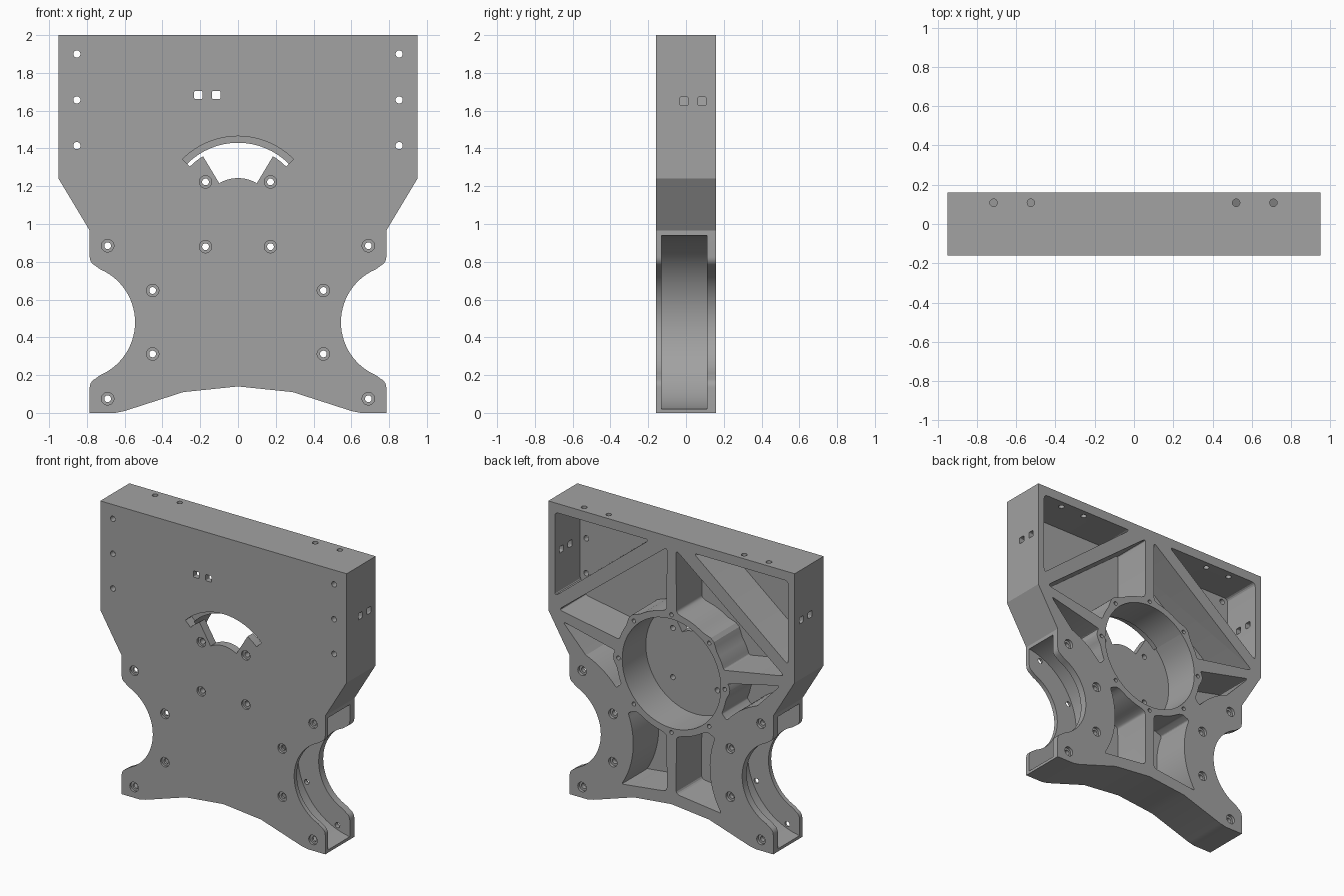
import bpy, bmesh
from math import sin, cos, radians, pi
from mathutils import Vector

cube = bpy.data.objects.get("Cube")
if cube:
    bpy.data.objects.remove(cube, do_unlink=True)

grey = bpy.data.materials.new("machined_grey")
grey.use_nodes = True
grey.diffuse_color = (0.36, 0.36, 0.36, 1)
grey.node_tree.nodes["Principled BSDF"].inputs["Base Color"].default_value = (0.36, 0.36, 0.36, 1)

BORE = (0, 1.05)      # centre of the large round bore
SIDE = (0.85, 0.48)   # centre of the side groove and scallop
FRONT, BACK = -0.16, 0.16


def arc(c, r, a0, a1, n=16):
    """Points on an arc; r may be a number or a function of the angle."""
    pts = []
    for i in range(n + 1):
        a = radians(a0 + (a1 - a0) * i / n)
        rad = r(a) if callable(r) else r
        pts.append((c[0] + rad * cos(a), c[1] + rad * sin(a)))
    return pts


def circle(x, z, r, n=24):
    return arc((x, z), r, 0, 360, n)[:-1]


def square(x, z, s):
    return [(x - s, z - s), (x + s, z - s), (x + s, z + s), (x - s, z + s)]


def rounded(pts, r=0.03):
    """Fillet the strong corners of a polygon."""
    out = []
    for i, p in enumerate(pts):
        p = Vector(p)
        a, b = Vector(pts[i - 1]) - p, Vector(pts[(i + 1) % len(pts)]) - p
        if a.angle(b) > radians(145):
            out.append(tuple(p))
            continue
        d = min(r, a.length * 0.45, b.length * 0.45)
        s, e = p + a.normalized() * d, p + b.normalized() * d
        for k in range(5):
            t = k / 4
            out.append(tuple(s * (1 - t) ** 2 + p * (2 * t * (1 - t)) + e * t ** 2))
    return out


def flip(pts, side):
    return [(x * side, z) for x, z in pts]


def make(name, prisms):
    """One object from prisms given as (points, start, end, axis)."""
    mesh = bpy.data.meshes.new(name)
    bm = bmesh.new()
    for pts, lo, hi, axis in prisms:
        put = {"x": lambda p, h: (h, p[0], p[1]),
               "y": lambda p, h: (p[0], h, p[1]),
               "z": lambda p, h: (p[0], p[1], h)}[axis]
        face = bm.faces.new([bm.verts.new(put(p, lo)) for p in pts])
        ext = bmesh.ops.extrude_face_region(bm, geom=[face])["geom"]
        shift = Vector(put((0, 0), hi - lo))
        bmesh.ops.translate(bm, vec=shift, verts=[v for v in ext if isinstance(v, bmesh.types.BMVert)])
    bmesh.ops.recalc_face_normals(bm, faces=bm.faces)
    bm.to_mesh(mesh)
    bm.free()
    mesh.materials.append(grey)
    obj = bpy.data.objects.new(name, mesh)
    bpy.context.collection.objects.link(obj)
    return obj


# Body outline with scalloped sides and an arched foot
half = [(0.95, 2), (0.95, 1.24), (0.785, 0.965)]
half += arc((0.735, 0.825), 0.05, 0, -65, 5)
half += arc(SIDE, 0.305, 113, 247, 28)
half += arc((0.735, 0.135), 0.05, 65, 0, 5)
half += [(0.785, 0), (0.65, 0), (0.6, 0.01), (0.29, 0.11)]
body = make("mounting_plate", [(half + [(0, 0.14)] + flip(half, -1)[::-1], FRONT, BACK, "y")])


def cut(name, prisms):
    cutter = make(name, prisms)
    cutter.hide_render = True
    mod = body.modifiers.new(name, "BOOLEAN")
    mod.operation, mod.solver, mod.object = "DIFFERENCE", "EXACT", cutter
    bpy.context.view_layer.objects.active = body
    bpy.ops.object.modifier_apply(modifier=name)
    bpy.data.objects.remove(cutter, do_unlink=True)


def ring(a):
    """Outside of the bore wall, swelling around its screw holes."""
    return 0.425 + 0.025 * max(0, cos(8 * a)) ** 2


# Weight-saving pockets in the back, and the bore
corner = [(0.9, 1.935), (0.17, 1.935), (0.9, 1.35)]
upper = [(0.035, 1.92), (0.87, 1.265)] + arc(BORE, ring, 18, 85)
middle = [(0.84, 1.19)] + arc(BORE, ring, 6, -24, 10) + arc(SIDE, 0.555, 140, 110, 8)
lower = arc(BORE, ring, -85, -50, 10) + arc(SIDE, 0.555, 158, 213) + [(0.035, 0.22)]
pockets = [(flip(rounded(p), s), -0.12, 0.3, "y")
           for p in (corner, upper, middle, lower) for s in (1, -1)]
cut("pockets", pockets + [(circle(*BORE, 0.38, 64), -0.1, 0.3, "y")])

# Side grooves
cut("grooves", [(flip(circle(*SIDE, 0.465, 80), s), -0.13, 0.11, "y") for s in (1, -1)])

# Curved slot and fan-shaped window in the front
cut("slot", [(arc(BORE, 0.36, 45, 135) + arc(BORE, 0.415, 135, 45), -0.3, -0.09, "y")])
cut("window", [(arc(BORE, 0.193, 59, 121) + arc(BORE, 0.372, 121, 59), -0.3, -0.05, "y")])

# Counterbored bolt holes
side_bolts = [(s * x, z) for s in (1, -1)
              for x, z in ((0.69, 0.885), (0.452, 0.648), (0.452, 0.312), (0.69, 0.075))]
bore_bolts = [(s * 0.172, z) for s in (1, -1) for z in (1.223, 0.88)]
cut("bolt_holes", [(circle(x, z, 0.018, 20), -0.3, 0.3, "y") for x, z in side_bolts + bore_bolts])
cut("counterbores", [(circle(x, z, 0.033), -0.3, -0.145, "y") for x, z in side_bolts + bore_bolts]
    + [(circle(x, z, 0.033), 0.14, 0.3, "y") for x, z in side_bolts])

# Plain holes through the front, screw holes in the bore rim, cable holes
plain = [(circle(s * 0.853, z, 0.019, 20), -0.3, 0.3, "y") for s in (1, -1) for z in (1.9, 1.657, 1.415)]
rim = [(circle(*p, 0.014, 20), 0.06, 0.3, "y") for p in circle(*BORE, 0.41, 8)]
cable = [(rounded(square(x, 1.683, 0.022), 0.008), -0.3, 0.0, "y") for x in (-0.21, -0.115)]
cut("front_holes", plain + rim + cable)

# Holes through the side walls and the top wall
edge = [(rounded(square(y, 1.65, 0.022), 0.008), s * 0.88, s * 1.1, "x")
        for s in (1, -1) for y in (-0.01, 0.085)]
top = [(circle(x, 0.108, 0.019, 20), 1.9, 2.1, "z") for x in (-0.715, -0.525, 0.52, 0.71)]
cut("edge_holes", edge + top)

bpy.ops.object.select_all(action="DESELECT")
body.select_set(True)
bpy.context.view_layer.objects.active = body
bpy.ops.object.shade_smooth_by_angle(angle=radians(20))
